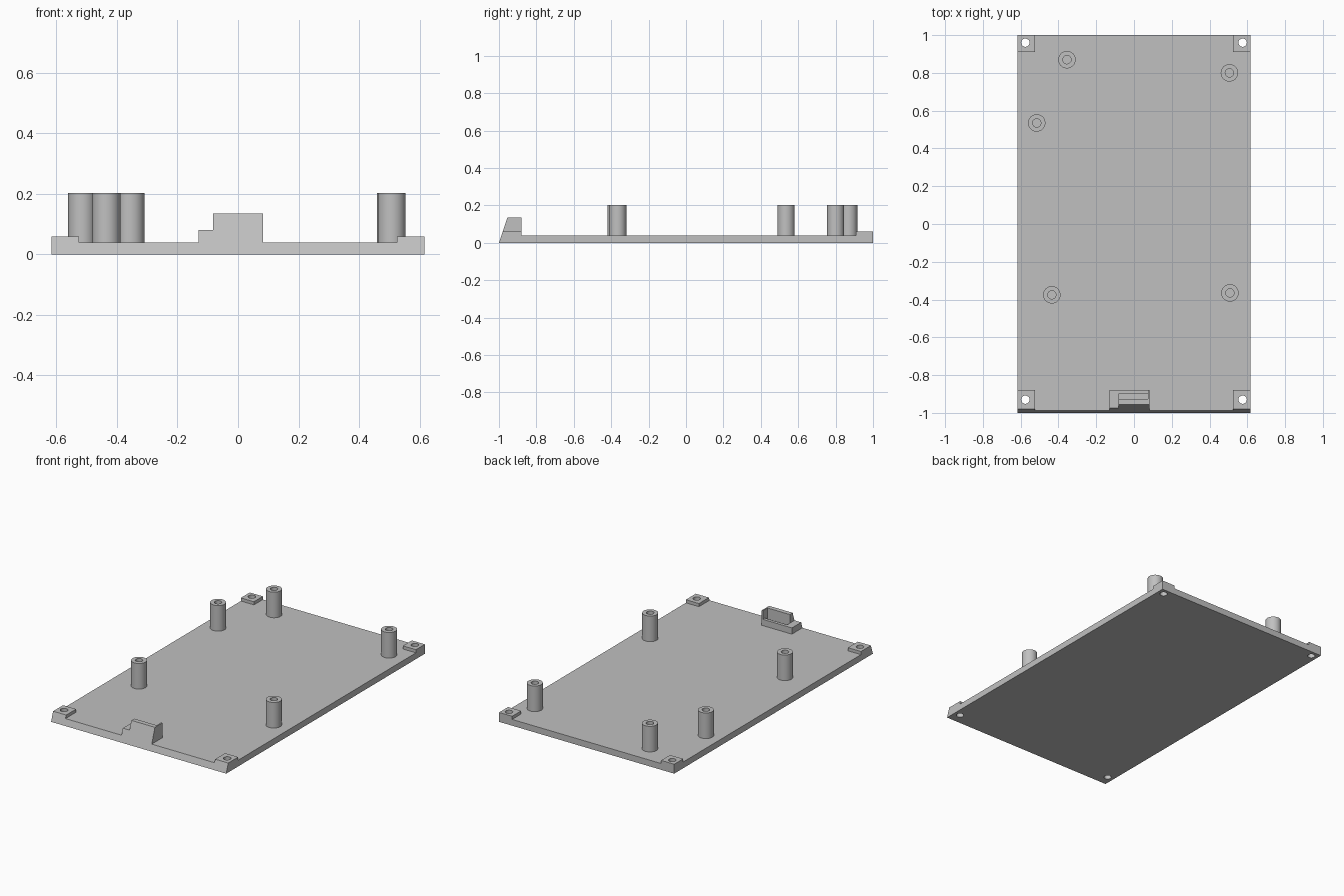
import bpy, bmesh, math

if "Cube" in bpy.data.objects:
    bpy.data.objects.remove(bpy.data.objects["Cube"], do_unlink=True)

HALF_W = 0.617
FLOOR, PAD_TOP, CLIP_TOP, LEDGE, POST_TOP = 0.04, 0.06, 0.135, 0.08, 0.203
HOLE_R = 0.022

grey = bpy.data.materials.new("plain grey")
GREY = (0.53, 0.53, 0.53, 1)
grey.diffuse_color = GREY
grey.use_nodes = True
grey.node_tree.nodes["Principled BSDF"].inputs["Base Color"].default_value = GREY


def finish(bm, name):
    bmesh.ops.recalc_face_normals(bm, faces=bm.faces)
    mesh = bpy.data.meshes.new(name)
    bm.to_mesh(mesh)
    bm.free()
    mesh.materials.append(grey)
    obj = bpy.data.objects.new(name, mesh)
    bpy.context.collection.objects.link(obj)
    return obj


def select(obj):
    bpy.ops.object.select_all(action='DESELECT')
    obj.select_set(True)
    bpy.context.view_layer.objects.active = obj


def front_y(z):
    """The front side leans back as it rises."""
    return -1 + z / 3


def block(name, x0, x1, y_back, z0, z1, y_front=None):
    """Extrude a side profile along x; its front leans unless y_front is given."""
    ya, yb = (front_y(z0), front_y(z1)) if y_front is None else (y_front, y_front)
    bm = bmesh.new()
    side = [(ya, z0), (y_back, z0), (y_back, z1), (yb, z1)]
    face = bm.faces.new([bm.verts.new((x0, y, z)) for y, z in side])
    out = bmesh.ops.extrude_face_region(bm, geom=[face])
    verts = [g for g in out["geom"] if isinstance(g, bmesh.types.BMVert)]
    bmesh.ops.translate(bm, verts=verts, vec=(x1 - x0, 0, 0))
    return finish(bm, name)


def cut(obj, cutter):
    """Subtract the cutter and remove it."""
    mod = obj.modifiers.new("cut", 'BOOLEAN')
    mod.operation, mod.solver, mod.object = 'DIFFERENCE', 'EXACT', cutter
    select(obj)
    bpy.ops.object.modifier_apply(modifier=mod.name)
    bpy.data.objects.remove(cutter, do_unlink=True)


def drill(obj, x, y):
    bm = bmesh.new()
    bmesh.ops.create_cone(bm, cap_ends=True, segments=32, radius1=HOLE_R,
                          radius2=HOLE_R, depth=0.4)
    bmesh.ops.translate(bm, verts=bm.verts, vec=(x, y, 0))
    cut(obj, finish(bm, "hole_cutter"))


# Base plate and the four drilled corner pads
plate = block("base_plate", -HALF_W, HALF_W, 1, 0, FLOOR)
for side, sx in (("left", 1), ("right", -1)):
    x0, x1 = sorted((sx * 0.525, sx * HALF_W))
    pads = {
        "front": (block("front_" + side + "_pad", x0, x1, -0.88, FLOOR, PAD_TOP), -0.93),
        "back": (block("back_" + side + "_pad", x0, x1, 1, FLOOR, PAD_TOP, 0.91), 0.96),
    }
    for pad, y in pads.values():
        drill(pad, sx * 0.575, y)
        drill(plate, sx * 0.575, y)

# Front connector holder: low ledge, tall front wall, side wall and a narrow slot
holder = block("connector_holder", -0.13, 0.083, -0.88, FLOOR, CLIP_TOP)
cut(holder, block("end_cutter", -0.2, -0.083, -0.8, LEDGE, 0.3, -1.1))
cut(holder, block("back_cutter", -0.15, 0.074, -0.8, LEDGE, 0.3, -0.926))
cut(holder, block("slot_cutter", -0.083, 0.074, -0.9, PAD_TOP, 0.3, -0.926))

# Hollow standoff posts
for i, (x, y) in enumerate([(-0.355, 0.87), (0.505, 0.8), (-0.515, 0.535),
                            (-0.435, -0.375), (0.508, -0.365)]):
    bm = bmesh.new()
    profile = [(0.046, FLOOR), (0.046, POST_TOP), (HOLE_R, POST_TOP), (HOLE_R, FLOOR)]
    verts = [bm.verts.new((r, 0, z)) for r, z in profile]
    edges = [bm.edges.new(pair) for pair in zip(verts, verts[1:])]
    bmesh.ops.spin(bm, geom=verts + edges, cent=(0, 0, 0), axis=(0, 0, 1),
                   angle=math.tau, steps=40, use_duplicate=False)
    bmesh.ops.remove_doubles(bm, verts=bm.verts, dist=0.0005)
    bmesh.ops.translate(bm, verts=bm.verts, vec=(x, y, 0))
    post = finish(bm, "standoff_post_%d" % (i + 1))
    select(post)
    bpy.ops.object.shade_smooth_by_angle(angle=math.radians(30))
